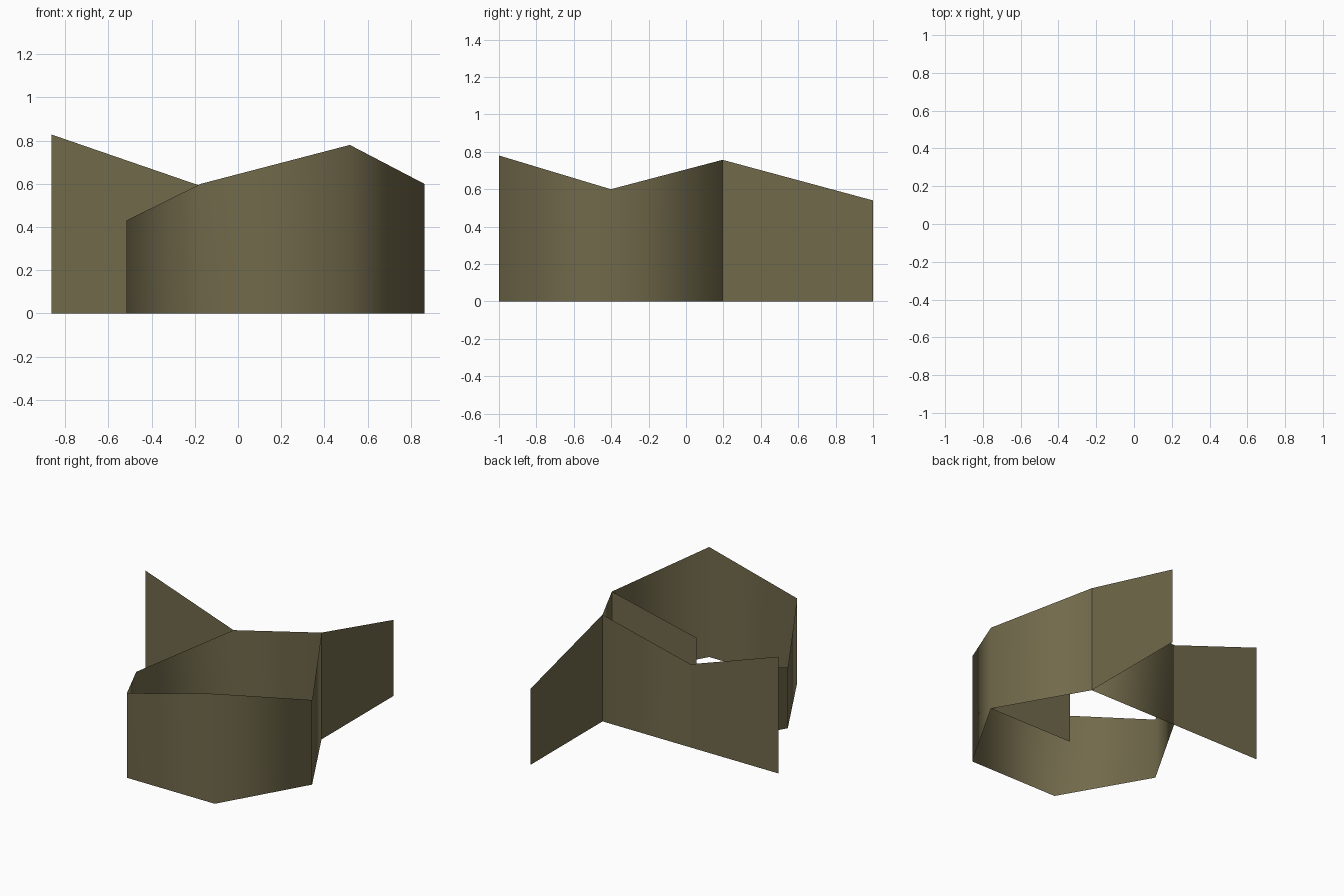
import bpy, bmesh, math

if "Cube" in bpy.data.objects:
    bpy.data.objects.remove(bpy.data.objects["Cube"])

# One olive colour for every wall
olive = bpy.data.materials.new("olive_wall")
olive.diffuse_color = (0.165, 0.142, 0.07, 1.0)
olive.use_nodes = True
olive.node_tree.nodes["Principled BSDF"].inputs["Base Color"].default_value = olive.diffuse_color

R = 0.69                # hexagon radius
CX, CY = 0.173, -0.402  # hexagon centre


def corner(i):
    a = math.radians(60 * i)
    return CX + R * math.cos(a), CY + R * math.sin(a)


def wall(name, points, closed=False, smooth=False):
    """Upright sheet along (x, y, height) points."""
    bm = bmesh.new()
    pairs = [(bm.verts.new((x, y, 0)), bm.verts.new((x, y, h))) for x, y, h in points]
    n = len(pairs)
    for i in range(n if closed else n - 1):
        (a, at), (b, bt) = pairs[i], pairs[(i + 1) % n]
        bm.faces.new((a, b, bt, at)).smooth = smooth
    mesh = bpy.data.meshes.new(name)
    bm.to_mesh(mesh)
    bm.free()
    mesh.materials.append(olive)
    obj = bpy.data.objects.new(name, mesh)
    bpy.context.collection.objects.link(obj)
    return obj


# Hexagonal ring wall with a varying top edge
heights = [0.60, 0.757, 0.59, 0.43, 0.60, 0.78]
ring = [(*corner(i), h) for i, h in enumerate(heights)]
wall("hexagon_wall", ring, closed=True, smooth=True)

# Wing running to the back from the back right corner
wall("back_wing", [ring[1], (ring[1][0], 1.0, 0.54)])

# Wing running to the left from the back left corner
wall("left_wing", [(-0.863, ring[2][1], 0.828), ring[2]])

# Inner divider from the right corner to the middle
wall("inner_divider", [(0.20, CY, 0.45), ring[0]])
